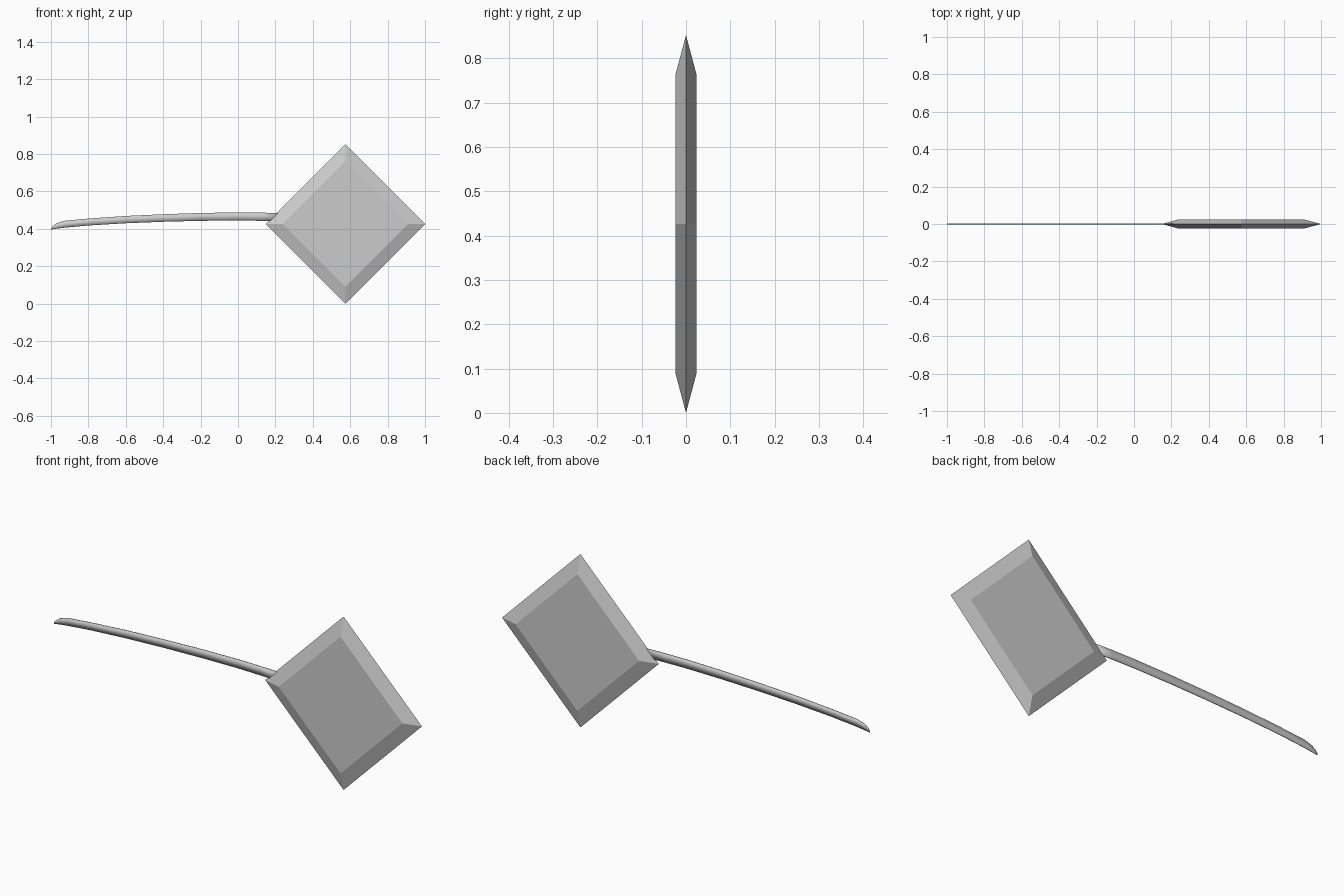
import bpy, bmesh

if "Cube" in bpy.data.objects:
    bpy.data.objects.remove(bpy.data.objects["Cube"])

CX, CZ = 0.574, 0.426      # centre of the diamond
OUTER, INNER, HALF_Y = 0.426, 0.336, 0.024


def make_object(name, bm):
    bmesh.ops.recalc_face_normals(bm, faces=bm.faces[:])
    mesh = bpy.data.meshes.new(name)
    bm.to_mesh(mesh)
    bm.free()
    obj = bpy.data.objects.new(name, mesh)
    bpy.context.collection.objects.link(obj)
    return obj


# Diamond head: three square rings, tapering to a sharp rim at y = 0
bm = bmesh.new()
rings = []
for r, y in ((INNER, -HALF_Y), (OUTER, 0), (INNER, HALF_Y)):
    rings.append([bm.verts.new((CX + dx * r, y, CZ + dz * r))
                  for dx, dz in ((1, 0), (0, 1), (-1, 0), (0, -1))])
for a, b in zip(rings, rings[1:]):
    for i in range(4):
        j = (i + 1) % 4
        bm.faces.new((a[i], a[j], b[j], b[i]))
bm.faces.new(rings[0])
bm.faces.new(rings[-1])
make_object("diamond_head", bm)

# Stem: thin curved strip given by x, lower z, upper z
stations = [(-1.0, 0.396, 0.402), (-0.99, 0.398, 0.415), (-0.97, 0.401, 0.430),
            (-0.93, 0.406, 0.443), (-0.8, 0.418, 0.455), (-0.6, 0.430, 0.469),
            (-0.4, 0.438, 0.478), (-0.2, 0.443, 0.485), (0.0, 0.445, 0.488),
            (0.12, 0.443, 0.487), (0.22, 0.440, 0.484)]
T = 0.002                  # half thickness
bm = bmesh.new()
loops = [[bm.verts.new(p) for p in ((x, -T, lo), (x, T, lo), (x, T, hi), (x, -T, hi))]
         for x, lo, hi in stations]
for a, b in zip(loops, loops[1:]):
    for i in range(4):
        j = (i + 1) % 4
        bm.faces.new((a[i], a[j], b[j], b[i]))
bm.faces.new(loops[0])
bm.faces.new(loops[-1])
stem = make_object("stem", bm)
for p in stem.data.polygons:
    p.use_smooth = True
